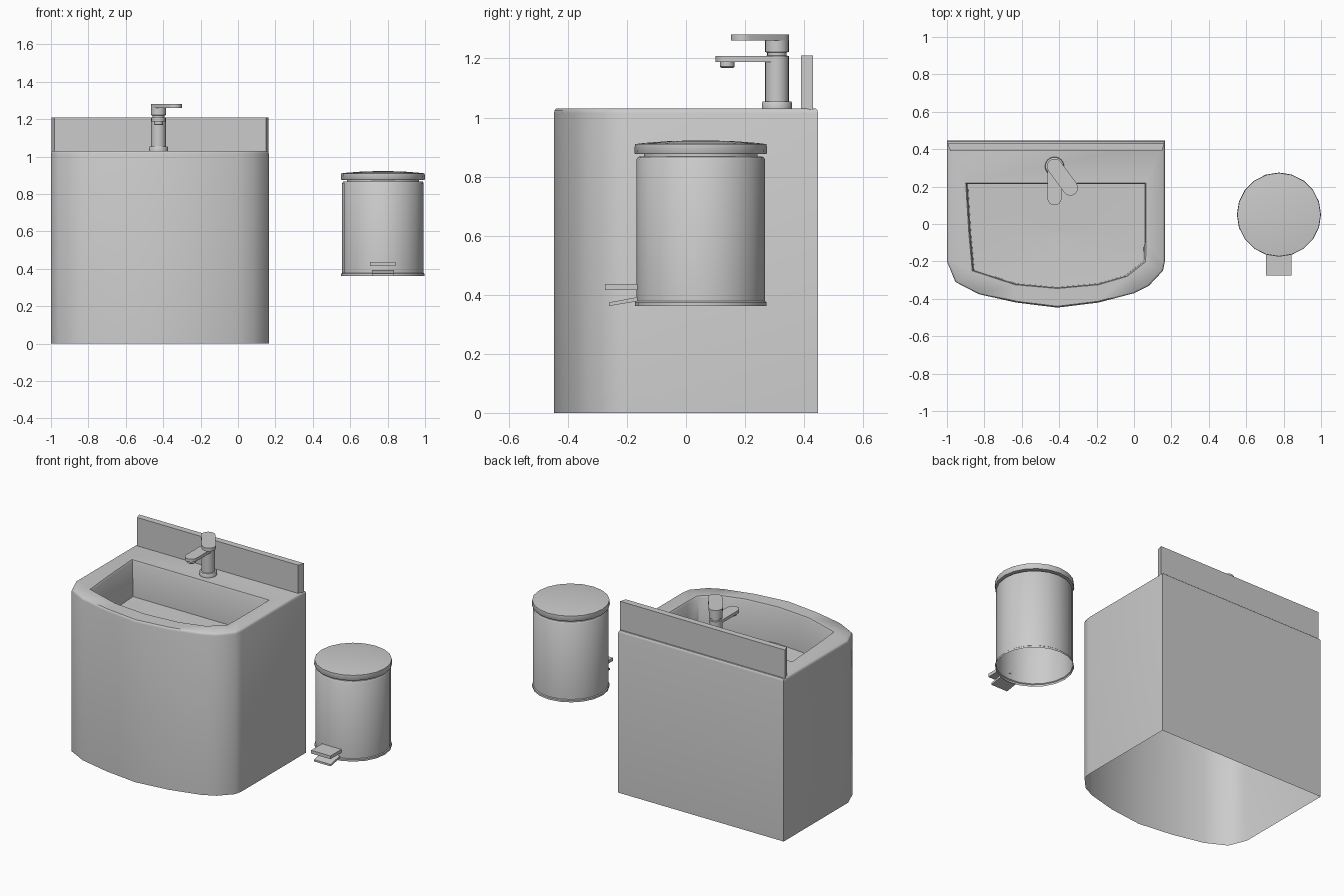
import bpy, bmesh
from math import sin, cos, pi, radians, atan2

if "Cube" in bpy.data.objects:
    bpy.data.objects.remove(bpy.data.objects["Cube"])


def loft(name, rings, cap_start=True, cap_end=True, angle=45):
    """Skin a list of equal-length point rings into one mesh object."""
    bm = bmesh.new()
    loops = [[bm.verts.new(p) for p in ring] for ring in rings]
    n = len(rings[0])
    for a, b in zip(loops, loops[1:]):
        for i in range(n):
            j = (i + 1) % n
            bm.faces.new((a[i], a[j], b[j], b[i]))
    if cap_start:
        bm.faces.new(loops[0][::-1])
    if cap_end:
        bm.faces.new(loops[-1])
    bmesh.ops.remove_doubles(bm, verts=bm.verts, dist=1e-5)
    bmesh.ops.recalc_face_normals(bm, faces=bm.faces)
    me = bpy.data.meshes.new(name)
    bm.to_mesh(me)
    bm.free()
    ob = bpy.data.objects.new(name, me)
    bpy.context.collection.objects.link(ob)
    bpy.ops.object.select_all(action='DESELECT')
    ob.select_set(True)
    bpy.context.view_layer.objects.active = ob
    bpy.ops.object.shade_smooth_by_angle(angle=radians(angle))
    return ob


def flat(outline, z, scale=1.0, c=(0, 0)):
    return [(c[0] + (x - c[0]) * scale, c[1] + (y - c[1]) * scale, z) for x, y in outline]


def turned(name, c, profile, n=20, **kw):
    """Round part from (radius, height) pairs."""
    circle = [(c[0] + cos(2 * pi * i / n), c[1] + sin(2 * pi * i / n)) for i in range(n)]
    return loft(name, [flat(circle, z, r, c) for r, z in profile], **kw)


def bar(name, a, b, r, z0, z1, n=8):
    """Round-ended flat bar from a to b."""
    t = atan2(b[1] - a[1], b[0] - a[0])
    pts = []
    for c, start in ((b, t - pi / 2), (a, t + pi / 2)):
        pts += [(c[0] + r * cos(start + pi * i / n), c[1] + r * sin(start + pi * i / n))
                for i in range(n + 1)]
    return loft(name, [flat(pts, z0), flat(pts, z1)])


def side_prism(name, x0, x1, yz):
    """Extrude a side profile along x."""
    return loft(name, [[(x, y, z) for y, z in yz] for x in (x0, x1)])


# Sink cabinet with bowed front, open underneath, and sunken basin
outer = [(-1, .447), (-1, -.2), (-.955, -.31), (-.83, -.375), (-.63, -.42), (-.41, -.447),
         (-.19, -.42), (0, -.37), (.08, -.33), (.155, -.25), (.165, -.2), (.165, .447)]
inner = [(-.9, .22), (-.883, -.05), (-.865, -.25), (-.75, -.288), (-.635, -.325), (-.41, -.345),
         (-.19, -.325), (-.035, -.28), (.015, -.24), (.062, -.202), (.065, -.1), (.065, .22)]
mid, drain = (-.417, 0), (-.42, -.05)
loft("sink_basin", [flat(outer, 0), flat(outer, 1.015), flat(outer, 1.025, .994, mid),
                    flat(outer, 1.03, .984, mid), flat(inner, 1.03), flat(inner, 1.02, .985, drain),
                    flat(inner, .80, .975, drain), flat(inner, .785, .05, drain)],
     cap_start=False)

# Splashback with angled ends
splash = [(-.982, .39), (.15, .39), (.162, .43), (-.997, .43)]
loft("splashback", [flat(splash, 1.025), flat(splash, 1.21)], angle=10)

# Tap
tap = (-.425, .308)
turned("tap_column", tap, [(.051, 1.03), (.051, 1.05), (.048, 1.054), (.04, 1.055), (.04, 1.208),
                           (.033, 1.21), (.033, 1.22), (.04, 1.222), (.04, 1.28)], n=24)
bar("tap_spout", tap, (tap[0], .138), .038, 1.188, 1.208)
turned("tap_nozzle", (tap[0], .14), [(.02, 1.168), (.025, 1.172), (.025, 1.19)], n=16)
bar("tap_lever", tap, (-.34, .193), .041, 1.26, 1.281)

# Pedal bin, open underneath, with domed lid
bin_c = (.775, .05)
turned("bin_body", bin_c, [(.223, .362), (.223, .374), (.218, .378), (.218, .858),
                           (.212, .867), (.192, .868), (.192, .88)], cap_start=False, cap_end=False)
turned("bin_lid", bin_c, [(.195, .876), (.222, .876), (.225, .88), (.223, .91),
                          (.19, .914), (.11, .920), (.04, .922)])

# Pedal and its guard plate
side_prism("pedal_guard", .707, .843, [(-.275, .416), (-.165, .416), (-.165, .436), (-.275, .436)])
side_prism("foot_pedal", .717, .833, [(-.26, .362), (-.165, .378), (-.165, .392), (-.26, .374)])
